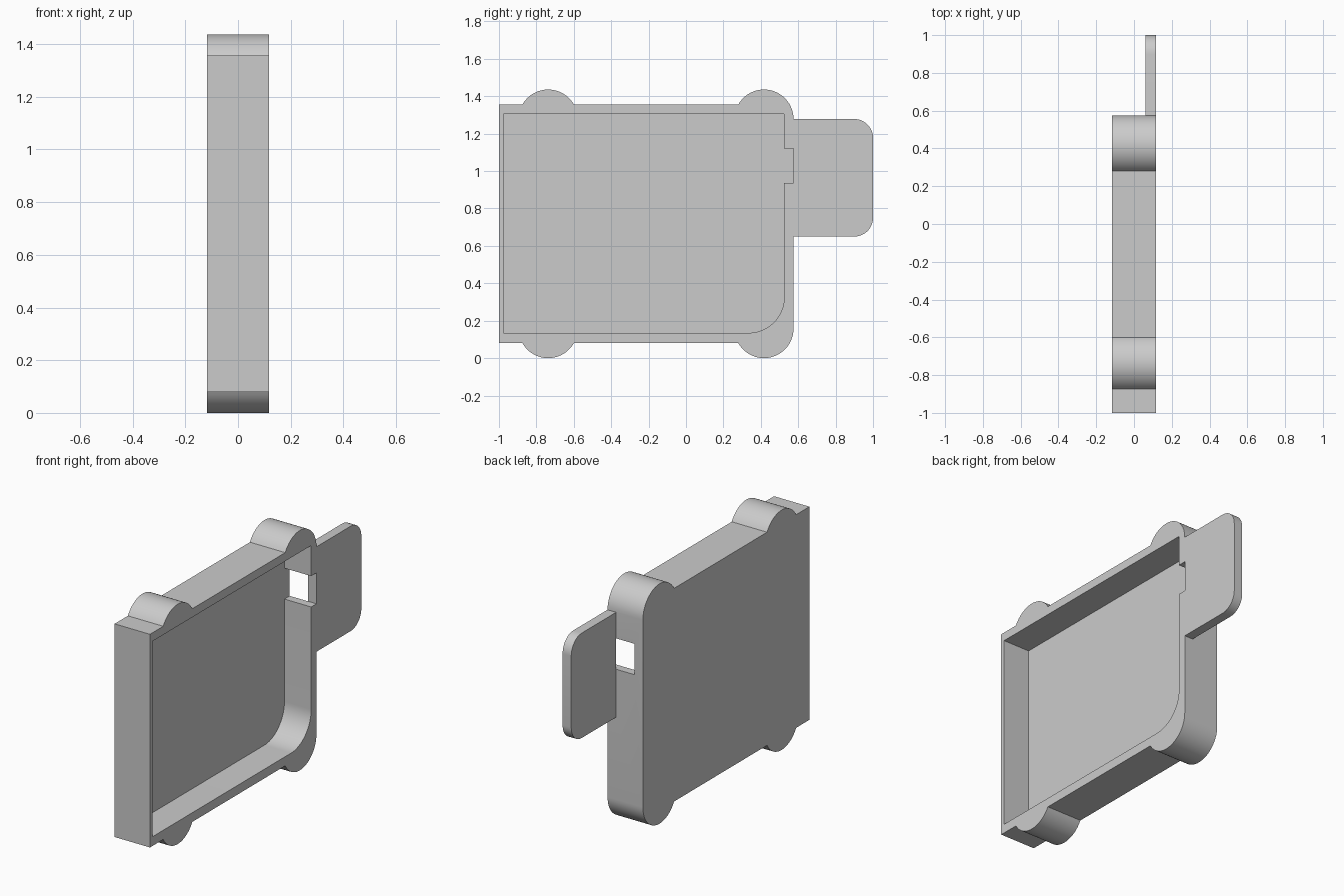
import bpy, bmesh
from math import pi, sin, cos, asin

default = bpy.data.objects.get("Cube")
if default:
    bpy.data.objects.remove(default, do_unlink=True)

grey = bpy.data.materials.new("plain grey")
grey.use_nodes = True
grey.diffuse_color = (0.6, 0.6, 0.6, 1)
grey.node_tree.nodes["Principled BSDF"].inputs["Base Color"].default_value = (0.6, 0.6, 0.6, 1)

HALF = 0.117            # half of the tray depth
FLOOR = -0.06           # inner floor level
FRONT, BACK = -1.0, 0.575
LOW, HIGH = 0.08, 1.356
R = 0.158               # lobe radius
LOBE_Z = (R, 1.436 - R)
CHORD = asin((HIGH - LOBE_Z[1]) / R)


def arc(cy, cz, r, start, end, steps=24):
    """Points on an arc in the y-z plane."""
    angles = [start + (end - start) * i / steps for i in range(steps + 1)]
    return [(cy + r * cos(a), cz + r * sin(a)) for a in angles]


def prism(name, outline, x0, x1):
    """Extrude a y-z outline from x0 to x1."""
    bm = bmesh.new()
    face = bm.faces.new([bm.verts.new((x0, y, z)) for y, z in outline])
    grown = bmesh.ops.extrude_face_region(bm, geom=[face])["geom"]
    verts = [v for v in grown if isinstance(v, bmesh.types.BMVert)]
    bmesh.ops.translate(bm, verts=verts, vec=(x1 - x0, 0, 0))
    bmesh.ops.recalc_face_normals(bm, faces=bm.faces)
    mesh = bpy.data.meshes.new(name)
    bm.to_mesh(mesh)
    bm.free()
    mesh.materials.append(grey)
    obj = bpy.data.objects.new(name, mesh)
    bpy.context.collection.objects.link(obj)
    return obj


def combine(target, tool, operation):
    """Apply a boolean and discard the tool."""
    mod = target.modifiers.new(operation.lower(), "BOOLEAN")
    mod.operation, mod.object, mod.solver = operation, tool, "EXACT"
    bpy.context.view_layer.objects.active = target
    bpy.ops.object.modifier_apply(modifier=mod.name)
    bpy.data.objects.remove(tool, do_unlink=True)


# Tray outline: flat front, two lobes above and below, rounded back corners
lobe_front, lobe_back = -0.737, BACK - R
outline = [(FRONT, LOW)]
outline += arc(lobe_front, LOBE_Z[0], R, pi + CHORD, 2 * pi - CHORD)
outline += arc(lobe_back, LOBE_Z[0], R, pi + CHORD, 2 * pi)
outline += arc(lobe_back, LOBE_Z[1], R, 0, pi - CHORD)
outline += arc(lobe_front, LOBE_Z[1], R, CHORD, pi - CHORD)
outline += [(FRONT, HIGH)]
tray = prism("tray", outline, -HALF, HALF)

# Thin tab on the open side, overlapping the back wall
tab_low, tab_high, tab_r = 0.65, LOBE_Z[1], 0.1
tab_outline = [(0.54, tab_low)]
tab_outline += arc(1 - tab_r, tab_low + tab_r, tab_r, -pi / 2, 0, 12)
tab_outline += arc(1 - tab_r, tab_high - tab_r, tab_r, 0, pi / 2, 12)
tab_outline += [(0.54, tab_high)]
combine(tray, prism("tab", tab_outline, 0.06, HALF), "UNION")

# Cavity with one rounded corner and a notch through the back wall
in_front, in_back, in_low, in_high, in_r = -0.976, 0.525, 0.135, 1.305, 0.19
cavity = [(in_front, in_low)]
cavity += arc(in_back - in_r, in_low + in_r, in_r, -pi / 2, 0)
cavity += [(in_back, 0.937), (BACK, 0.937), (BACK, 1.122), (in_back, 1.122),
           (in_back, in_high), (in_front, in_high)]
combine(tray, prism("cavity", cavity, FLOOR, HALF + 0.1), "DIFFERENCE")

# Smooth the curved walls, keep the edges crisp
bpy.ops.object.select_all(action="DESELECT")
tray.select_set(True)
bpy.context.view_layer.objects.active = tray
bpy.ops.object.shade_smooth_by_angle(angle=pi / 6)
